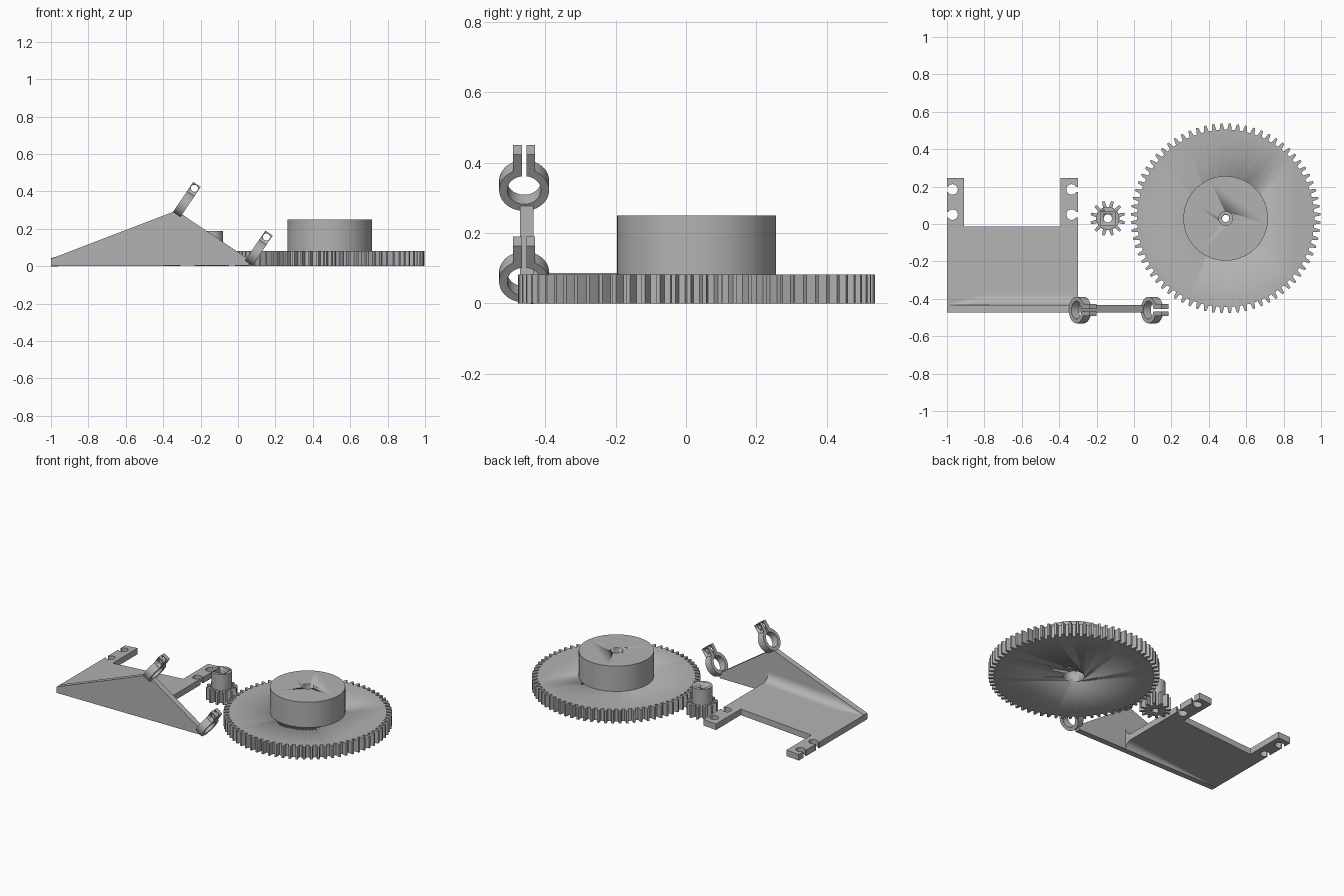
import bpy, bmesh, math
from mathutils import Matrix, Vector

if "Cube" in bpy.data.objects:
    bpy.data.objects.remove(bpy.data.objects["Cube"])

grey = bpy.data.materials.new("plain grey")
grey.diffuse_color = (0.45, 0.45, 0.45, 1)
grey.use_nodes = True
grey.node_tree.nodes["Principled BSDF"].inputs["Base Color"].default_value = grey.diffuse_color


def finish(name, bm, smooth=True):
    bmesh.ops.recalc_face_normals(bm, faces=bm.faces)
    me = bpy.data.meshes.new(name)
    bm.to_mesh(me)
    bm.free()
    me.materials.append(grey)
    ob = bpy.data.objects.new(name, me)
    bpy.context.collection.objects.link(ob)
    activate(ob)
    if smooth:
        bpy.ops.object.shade_smooth_by_angle(angle=math.radians(25))
    return ob


def activate(ob):
    bpy.ops.object.select_all(action='DESELECT')
    ob.select_set(True)
    bpy.context.view_layer.objects.active = ob


def prism(name, outline, z0, z1, matrix=Matrix(), smooth=True):
    """Extrude a flat outline from z0 to z1, then place it."""
    bm = bmesh.new()
    low = [bm.verts.new((x, y, z0)) for x, y in outline]
    top = [bm.verts.new((x, y, z1)) for x, y in outline]
    n = len(outline)
    bm.faces.new(low[::-1])
    bm.faces.new(top)
    for i in range(n):
        j = (i + 1) % n
        bm.faces.new((low[i], low[j], top[j], top[i]))
    bm.transform(matrix)
    return finish(name, bm, smooth)


def arc(cx, cy, r, a0, a1, n):
    return [(cx + r * math.cos(math.radians(a0 + (a1 - a0) * i / n)),
             cy + r * math.sin(math.radians(a0 + (a1 - a0) * i / n))) for i in range(n + 1)]


def circle(cx, cy, r, n=64):
    return arc(cx, cy, r, 0, 360, n)[:-1]


def cut(ob, cutter):
    mod = ob.modifiers.new("cut", 'BOOLEAN')
    mod.operation = 'DIFFERENCE'
    mod.solver = 'EXACT'
    mod.object = cutter
    activate(ob)
    bpy.ops.object.modifier_apply(modifier=mod.name)
    bpy.data.objects.remove(cutter)


def gear_outline(cx, cy, teeth, root, tip):
    """Teeth with tapering flanks; each entry is (share of pitch, height share)."""
    shape = [(-0.5, 0), (-0.29, 0), (-0.25, 0.25), (-0.2, 0.6), (-0.13, 1), (0.13, 1),
             (0.2, 0.6), (0.25, 0.25), (0.29, 0)]
    pts = []
    for t in range(teeth):
        for s, h in shape:
            a = (t + s + 0.5) * math.tau / teeth
            r = root + (tip - root) * h
            pts.append((cx + r * math.cos(a), cy + r * math.sin(a)))
    return pts


# Large gear with its raised hub and stepped bore
GX, GY = 0.49, 0.03
large_gear = prism("large_gear", gear_outline(GX, GY, 72, 0.474, 0.507), 0, 0.082)
large_hub = prism("large_hub", circle(GX, GY, 0.226, 96), 0.08, 0.25)
for part in (large_gear, large_hub):
    for r, z0, z1 in ((0.062, -0.1, 0.12), (0.019, -0.1, 0.4), (0.037, 0.16, 0.4)):
        if part is large_gear and r < 0.06:
            continue
        cut(part, prism("cutter", circle(GX, GY, r, 32), z0, z1))

# Pinion with hub, square nut pocket and bore
PX, PY = -0.14, 0.03
pinion = prism("pinion", gear_outline(PX, PY, 12, 0.062, 0.094), 0, 0.082)
pinion_hub = prism("pinion_hub", circle(PX, PY, 0.061, 48), 0.08, 0.187)
cut(pinion, prism("cutter", circle(PX, PY, 0.022, 32), -0.1, 0.3))
cut(pinion_hub, prism("cutter", circle(PX, PY, 0.022, 32), -0.1, 0.3))
s = 0.038
cut(pinion_hub, prism("cutter", [(PX - s, PY - s), (PX + s, PY - s),
                                 (PX + s, PY + s), (PX - s, PY + s)], 0.135, 0.3))

# Base plate with two arms; open round notches on the outer edges, rising to the right
SLOPE = 0.066


def plate_z(x):
    return SLOPE * (x + 1)


def notch(edge, cx, cy, a0, a1):
    return [(edge, cy + 0.014 * (1 if a1 > a0 else -1) * (-1 if edge > -0.6 else 1)),
            *arc(cx, cy, 0.028, a0, a1, 20),
            (edge, cy - 0.014 * (1 if a1 > a0 else -1) * (-1 if edge > -0.6 else 1))]


right_edge = []
for cy in (0.05, 0.185):
    right_edge += [(-0.30, cy - 0.014), *arc(-0.334, cy, 0.028, 330, 30, 20), (-0.30, cy + 0.014)]
left_edge = []
for cy in (0.185, 0.05):
    left_edge += [(-1.0, cy + 0.014), *arc(-0.97, cy, 0.028, 150, -150, 20), (-1.0, cy - 0.014)]
outline = ([(-1, -0.45), (-0.30, -0.45)] + right_edge +
           [(-0.30, 0.247), (-0.393, 0.247), (-0.393, -0.013), (-0.91, -0.013),
            (-0.91, 0.247), (-1, 0.247)] + left_edge)
shear = Matrix.Identity(4)
shear[2][0] = SLOPE
shear[2][3] = SLOPE
prism("base_plate", outline, 0, 0.04, shear)

# Upright triangular wall along the front
to_front = Matrix(((1, 0, 0, 0), (0, 0, 1, 0), (0, 1, 0, 0), (0, 0, 0, 1)))
prism("front_wall", [(-1, 0), (-1, 0.04), (-0.335, 0.295), (-0.31, 0.284), (0.068, 0.03),
                     (0.055, 0.004)], -0.472, -0.434, to_front, False)


# Curved fillets between wall and plate, above and below
def fillet(name, side):
    bm = bmesh.new()
    rings = []
    for i in range(15):
        x = -1 + 0.7 * i / 14
        top = 0.04 + 0.383 * (x + 1)
        if side > 0:
            base, room = plate_z(x) + 0.04, top - plate_z(x) - 0.04
        else:
            base, room = plate_z(x), plate_z(x)
        r = max(0.002, min(0.055, room * 0.95))
        prof = [(-0.44, base - side * 0.004)]
        prof += [(-0.434 + r * (1 - math.sin(a)), base + side * r * (1 - math.cos(a)))
                 for a in (math.pi / 2 * k / 8 for k in range(9))]
        prof += [(-0.44, base + side * r)]
        rings.append([bm.verts.new((x, y, z)) for y, z in prof])
    for a, b in zip(rings, rings[1:]):
        for k in range(len(a)):
            m = (k + 1) % len(a)
            bm.faces.new((a[k], a[m], b[m], b[k]))
    bm.faces.new(rings[0])
    bm.faces.new(rings[-1])
    return finish(name, bm)


fillet("upper_fillet", 1)
fillet("lower_fillet", -1)

# Split ring clips on the sloping edge, with a bolt hole through both prongs
U = Vector((0.56, 0, 0.83)).normalized()
A = Vector((U.z, 0, -U.x))
gap, half, tip = 0.0065, 0.0315, 0.123
ro, ri = 0.071, 0.048
ao, ai = math.degrees(math.asin(half / ro)), math.degrees(math.asin(gap / ri))
clip = (arc(0, 0, ro, 90 + ao, 450 - ao, 48) + [(half, tip), (gap, tip)] +
        arc(0, 0, ri, 450 - ai, 90 + ai, 48) + [(-gap, tip), (-half, tip)])
for name, cx, cz in (("upper_clip", -0.288, 0.335), ("lower_clip", 0.097, 0.075)):
    c = Vector((cx, -0.46, cz))
    place = Matrix(((0, U.x, A.x, c.x), (1, 0, 0, c.y), (0, U.z, A.z, c.z), (0, 0, 0, 1)))
    ob = prism(name, clip, -0.024, 0.024, place)
    h = c + U * 0.098
    cut(ob, prism("cutter", circle(h.x, h.z, 0.019, 24), -0.6, -0.3, to_front))
